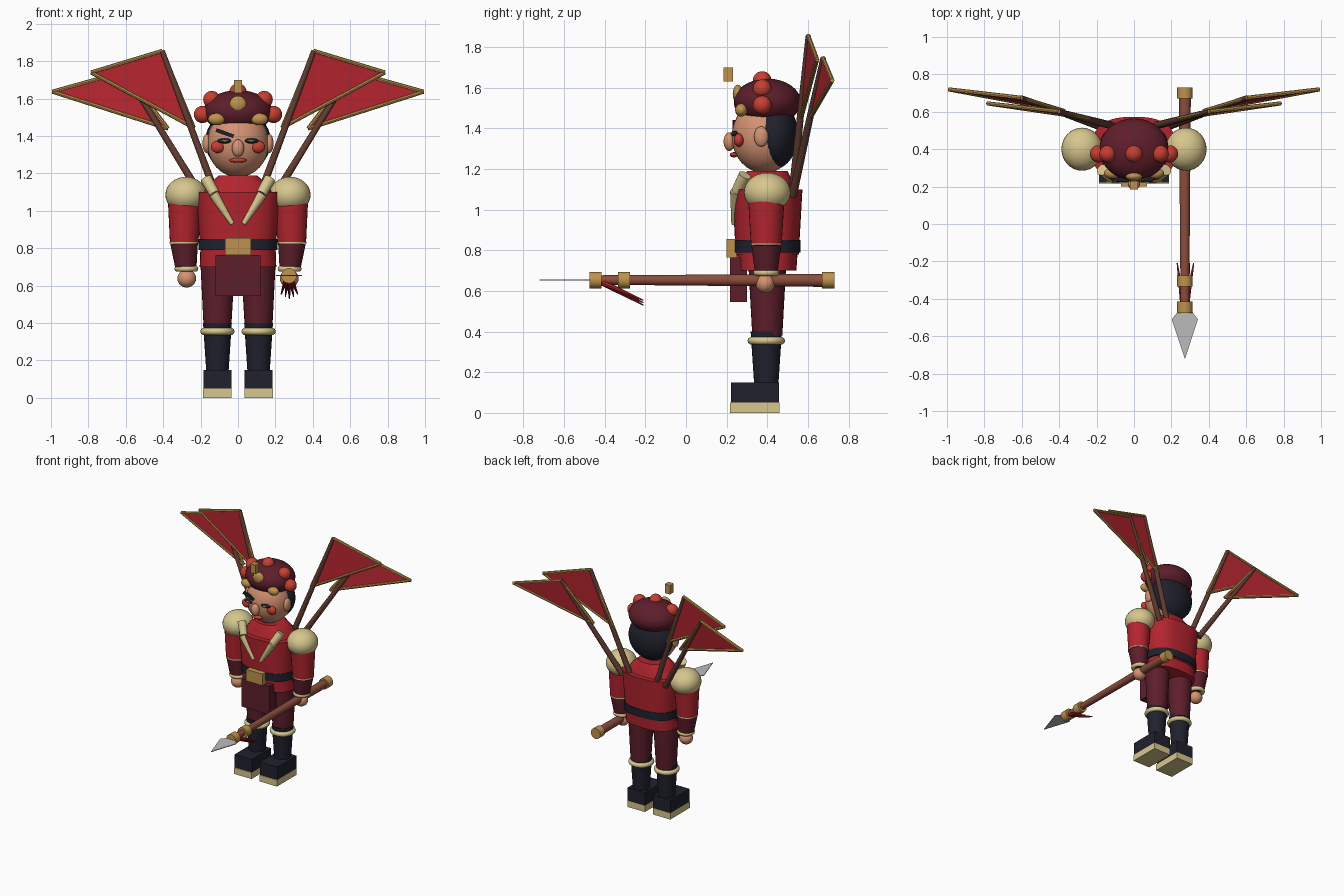
import bpy, math
from mathutils import Vector

default = bpy.data.objects.get("Cube")
if default:
    bpy.data.objects.remove(default, do_unlink=True)


def material(name, r, g, b):
    m = bpy.data.materials.new(name)
    m.use_nodes = True
    m.diffuse_color = (r, g, b, 1)
    m.node_tree.nodes["Principled BSDF"].inputs["Base Color"].default_value = (r, g, b, 1)
    return m


RED = material("red cloth", .45, .018, .028)
MAROON = material("maroon cloth", .11, .013, .024)
NAVY = material("dark navy", .014, .015, .026)
CREAM = material("cream", .68, .57, .27)
GOLD = material("gold", .52, .29, .075)
SKIN = material("skin", .66, .29, .17)
WOOD = material("reddish wood", .26, .075, .045)
DARK_WOOD = material("dark wood", .12, .045, .03)
STEEL = material("steel", .5, .5, .5)
CORAL = material("coral red", .56, .05, .032)


def finish(obj, name, mat, smooth=True):
    obj.name = name
    obj.data.materials.append(mat)
    if smooth:
        bpy.ops.object.select_all(action='DESELECT')
        obj.select_set(True)
        bpy.context.view_layer.objects.active = obj
        bpy.ops.object.shade_smooth_by_angle(angle=math.radians(40))
    return obj


def ball(name, mat, centre, radii):
    bpy.ops.mesh.primitive_uv_sphere_add(segments=32, ring_count=16, location=centre)
    bpy.context.object.scale = radii
    return finish(bpy.context.object, name, mat)


def box(name, mat, centre, size, rotation=(0, 0, 0)):
    bpy.ops.mesh.primitive_cube_add(size=1, location=centre, rotation=rotation)
    bpy.context.object.scale = size
    return finish(bpy.context.object, name, mat, False)


def rod(name, mat, a, b, r1, r2=None, sides=20):
    """Tapered round bar from a to b."""
    a, b = Vector(a), Vector(b)
    bpy.ops.mesh.primitive_cone_add(vertices=sides, radius1=r1, radius2=r1 if r2 is None else r2,
                                    depth=(b - a).length, location=(a + b) / 2)
    obj = bpy.context.object
    obj.rotation_euler = (b - a).to_track_quat('Z', 'Y').to_euler()
    return finish(obj, name, mat)


def ring(name, mat, centre, major, minor):
    bpy.ops.mesh.primitive_torus_add(major_radius=major, minor_radius=minor, location=centre,
                                     major_segments=32, minor_segments=10)
    return finish(bpy.context.object, name, mat)


def mesh(name, mat, verts, faces, smooth=False):
    data = bpy.data.meshes.new(name)
    data.from_pydata(verts, [], faces)
    obj = bpy.data.objects.new(name, data)
    bpy.context.collection.objects.link(obj)
    return finish(obj, name, mat, smooth)


def loft(name, mat, levels, y=.4, n=40, power=2.6):
    """Stack of rounded-rectangle sections given as (z, half width, half depth)."""
    verts = []
    for z, rx, ry in levels:
        for i in range(n):
            c, s = math.cos(math.tau * i / n), math.sin(math.tau * i / n)
            verts.append((math.copysign(abs(c) ** (2 / power), c) * rx,
                          y + math.copysign(abs(s) ** (2 / power), s) * ry, z))
    faces = [(k * n + i, k * n + (i + 1) % n, (k + 1) * n + (i + 1) % n, (k + 1) * n + i)
             for k in range(len(levels) - 1) for i in range(n)]
    faces += [tuple(reversed(range(n))), tuple(range(len(verts) - n, len(verts)))]
    return mesh(name, mat, verts, faces, True)


def plate(name, mat, points, thickness):
    """Thin flat panel with a centred thickness."""
    obj = mesh(name, mat, points, [tuple(range(len(points)))])
    mod = obj.modifiers.new("thickness", 'SOLIDIFY')
    mod.thickness, mod.offset = thickness, 0
    return obj


# Torso, belt and jacket skirt
loft("torso", RED, [(.78, .2, .155), (1.1, .226, .173)])
loft("collar_yoke", RED, [(1.09, .19, .14), (1.15, .15, .12), (1.19, .1, .1)])
loft("belt", NAVY, [(.79, .212, .163), (.85, .212, .163)])
loft("jacket_skirt", RED, [(.7, .205, .143), (.8, .2, .15)])
box("buckle", GOLD, (0, .225, .81), (.14, .05, .09))
box("front_panel", MAROON, (0, .258, .655), (.24, .085, .22))

# Head, hair and face
ball("head", SKIN, (0, .385, 1.36), (.165, .16, .18))
ball("hair", NAVY, (0, .435, 1.37), (.176, .115, .17))
ball("nose", SKIN, (0, .213, 1.335), (.033, .028, .046))
ball("lips", CORAL, (0, .236, 1.27), (.046, .02, .013))
box("brow", NAVY, (-.07, .238, 1.415), (.1, .02, .02), (0, math.radians(20), 0))

# Hat and its ornaments
ball("hat", MAROON, (0, .4, 1.53), (.185, .165, .115))
for x, z in ((-.19, 1.515), (-.14, 1.595), (0, 1.635), (.14, 1.595), (.19, 1.515)):
    ball("hat_pompom", CORAL, (x, .375, z), (.046, .046, .046))
ball("hat_badge", GOLD, (0, .255, 1.57), (.045, .025, .045))
box("hat_front_block", GOLD, (0, .208, 1.665), (.045, .045, .07))

for s, side in ((1, "left"), (-1, "right")):
    def at(x, y, z):
        return (s * x, y, z)

    # Face and hat details on each side
    ball(side + "_ear", SKIN, at(.168, .37, 1.36), (.022, .035, .05))
    ball(side + "_cheek", CORAL, at(.108, .26, 1.342), (.037, .025, .033))
    ball(side + "_eye", NAVY, at(.07, .24, 1.374), (.04, .018, .014))
    ball(side + "_eye_white", CREAM, at(.07, .228, 1.374), (.018, .01, .006))
    ball(side + "_hat_badge", GOLD, at(.115, .272, 1.49), (.045, .03, .032))

    # Chest straps
    rod(side + "_upper_strap", CREAM, at(.17, .29, 1.17), at(.125, .25, 1.09), .032, .028, 12)
    rod(side + "_lower_strap", CREAM, at(.13, .245, 1.09), at(.03, .235, .93), .028, .012, 12)

    # Arm
    ball(side + "_shoulder", CREAM, at(.278, .4, 1.085), (.11, .115, .097))
    rod(side + "_upper_arm", RED, at(.288, .395, .83), at(.285, .395, 1.06), .076, .09, 28)
    rod(side + "_sleeve_trim", CREAM, at(.288, .395, .826), at(.288, .395, .834), .077, sides=28)
    rod(side + "_forearm", MAROON, at(.278, .395, .69), at(.288, .395, .828), .056, .074, 28)
    ring(side + "_cuff", CREAM, at(.276, .395, .69), .048, .016)
    ball(side + "_hand", SKIN, at(.274, .39, .638), (.05, .048, .048))

    # Leg and boot
    rod(side + "_leg", MAROON, at(.11, .4, .38), at(.108, .4, .78), .074, .096, 28)
    rod(side + "_boot_shaft", NAVY, at(.11, .395, .13), at(.11, .395, .4), .059, .077, 28)
    ring(side + "_boot_trim", CREAM, at(.11, .395, .355), .073, .019)
    box(side + "_shoe", NAVY, at(.11, .34, .1), (.15, .235, .1))
    box(side + "_sole", CREAM, at(.11, .338, .025), (.152, .243, .05))

    # Back banners: pole foot, pole top, flag tip, flag lower corner
    for label, foot, top, tip, low in (
            ("inner", (.115, .525, 1.08), (.405, .602, 1.855), (.785, .645, 1.74), (.237, .565, 1.445)),
            ("outer", (.19, .525, 1.07), (.605, .675, 1.745), (.992, .72, 1.637), (.375, .605, 1.44))):
        foot, top, tip, low = at(*foot), at(*top), at(*tip), at(*low)
        name = side + "_" + label
        rod(name + "_pole", DARK_WOOD, foot, top, .021, .014, 12)
        plate(name + "_flag", RED, [top, tip, low], .008)
        for a, b in ((top, tip), (tip, low), (low, top)):
            rod(name + "_flag_edge", GOLD, a, b, .011, sides=8)

# Spear held in the left hand
rod("spear_shaft", WOOD, (.272, -.46, .654), (.272, .7, .652), .023, .032, 24)
for y in (-.475, -.335, .67):
    rod("spear_collar", GOLD, (.272, y, .653), (.272, y + .06, .653), .041, sides=24)
outline = ((-.035, -.465), (.035, -.465), (.07, -.51), (0, -.722), (-.07, -.51))
plate("spear_head", STEEL, [(.272 + x, y, .653) for x, y in outline], .005)
for i in range(-2, 3):
    end = (.275 + i * .022, -.21, .53 + .012 * abs(i))
    rod("spear_tassel", RED, (.272 + i * .006, -.41, .64), end, .015, .003, 8)
